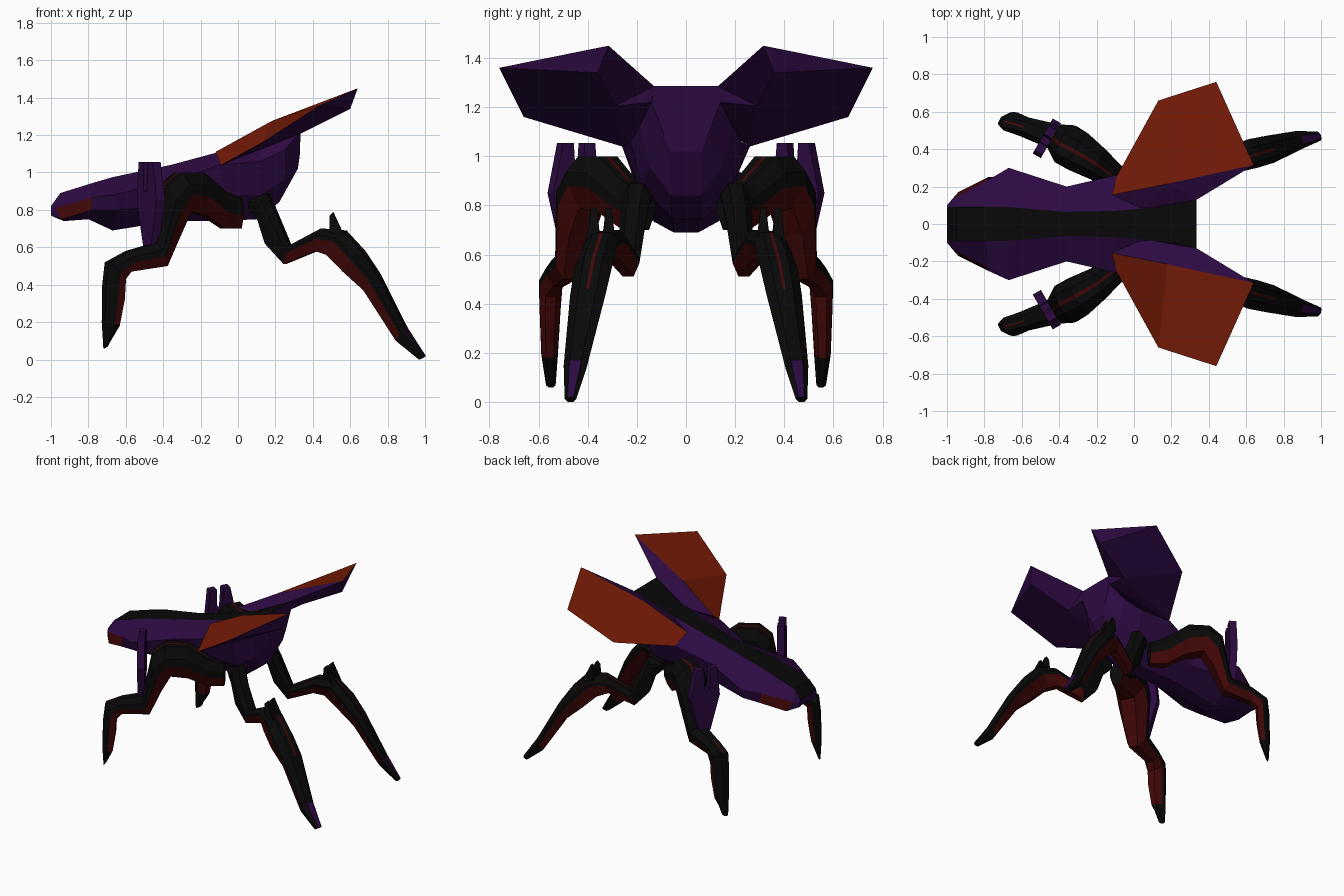
import bpy, bmesh
from mathutils import Vector

if "Cube" in bpy.data.objects:
    bpy.data.objects.remove(bpy.data.objects["Cube"])


def material(name, rgb):
    m = bpy.data.materials.new(name)
    m.diffuse_color = (*rgb, 1)
    m.use_nodes = True
    m.node_tree.nodes["Principled BSDF"].inputs["Base Color"].default_value = m.diffuse_color
    return m


PURPLE = material("purple shell", (0.026, 0.003, 0.054))
BLACK = material("black shell", (0.0025, 0.0025, 0.0025))
ORANGE = material("orange wing", (0.19, 0.011, 0.002))
RED = material("dark red", (0.052, 0.002, 0.002))


def build(name, verts, faces, mats, index=None):
    """Flat shaded mesh object; index gives one material slot per face."""
    me = bpy.data.meshes.new(name)
    me.from_pydata([tuple(v) for v in verts], [], faces)
    for m in mats:
        me.materials.append(m)
    if index:
        for p, i in zip(me.polygons, index):
            p.material_index = i
    bm = bmesh.new()
    bm.from_mesh(me)
    bmesh.ops.recalc_face_normals(bm, faces=bm.faces)
    bm.to_mesh(me)
    bm.free()
    ob = bpy.data.objects.new(name, me)
    bpy.context.collection.objects.link(ob)
    return ob


def mirror(ob):
    m = ob.modifiers.new("Mirror", 'MIRROR')
    m.use_axis = (False, True, False)
    m.use_mirror_merge = False
    return ob


def loft(name, rings, mats, rule):
    """Skin closed rings; rule(ring, side) picks the material slot."""
    n = len(rings[0])
    verts = [p for r in rings for p in r]
    faces, idx = [], []
    for r in range(len(rings) - 1):
        for s in range(n):
            t = (s + 1) % n
            faces.append((r*n + s, r*n + t, (r+1)*n + t, (r+1)*n + s))
            idx.append(rule(r, s))
    faces += [tuple(range(n)), tuple(range(len(verts) - n, len(verts)))]
    idx += [0, 0]
    return build(name, verts, faces, mats, idx)


# Body: half rings (top edge, shoulder, lower side, belly), mirrored per ring
half = [
    [(-1.0, .09, .82), (-1.0, .10, .80), (-1.0, .10, .77), (-.98, .05, .76)],
    [(-.95, .09, .89), (-.975, .13, .81), (-.94, .17, .75), (-.93, .05, .74)],
    [(-.79, .09, .94), (-.78, .235, .865), (-.78, .25, .80), (-.80, .05, .75)],
    [(-.67, .09, .975), (-.67, .30, .88), (-.64, .25, .80), (-.67, .05, .69)],
    [(-.36, .065, 1.04), (-.36, .20, .95), (-.36, .18, .82), (-.36, .05, .74)],
    [(-.10, .07, 1.11), (-.10, .26, 1.04), (-.10, .19, .88), (-.10, .06, .74)],
    [(.12, .09, 1.18), (.12, .225, 1.06), (.12, .18, .88), (.10, .06, .75)],
    [(.22, .105, 1.225), (.25, .19, 1.12), (.25, .15, .96), (.22, .06, .84)],
    [(.335, .13, 1.285), (.335, .14, 1.22), (.33, .09, 1.09), (.32, .065, 1.02)],
]
rings = [h + [(x, -y, z) for x, y, z in reversed(h)] for h in half]


def body_rule(r, s):
    if s == 7:
        return 1                      # black back stripe
    if r == 1 and s in (1, 5):
        return 2                      # red eye patches
    return 0


loft("body", rings, [PURPLE, BLACK, RED], body_rule)

# Wings: folded orange top over a thick purple underside
A, B, C = (-.12, .155, 1.11), (-.09, .26, 1.04), (.13, .66, 1.16)
D, E, F = (.44, .76, 1.36), (.64, .315, 1.45), (.18, .215, 1.275)
G, H, I, J = (.60, .36, 1.34), (.33, .29, 1.205), (.33, .14, 1.22), (.335, .13, 1.285)
K = (.05, .08, 1.15)
wing_faces = [(0, 1, 2, 5), (5, 2, 3, 4), (4, 3, 6), (6, 3, 2, 7), (7, 2, 1),
              (4, 6, 7, 9), (9, 7, 8), (8, 7, 1), (0, 5, 10), (5, 4, 9), (5, 9, 10),
              (10, 9, 8), (10, 8, 1), (10, 1, 0)]
mirror(build("wing", [A, B, C, D, E, F, G, H, I, J, K], wing_faces,
             [ORANGE, PURPLE], [0, 0] + [1] * 12))


def leg(name, stations, side, split, under, seam, tip=-1):
    """Stations: upper (x, z), lower (x, z), centre y, half width.
    under / seam: ring spans with a red underside / red top seam."""
    side = Vector(side).normalized()
    rings = []
    for ux, uz, lx, lz, y, w in stations:
        up, low = Vector((ux, y, uz)), Vector((lx, y, lz))
        prof = [(0, .09), (0, .5), (.3, 1), (split, .95), (1, .45)]
        right = [up.lerp(low, t) + side * (w * k) for t, k in prof]
        left = [up.lerp(low, t) - side * (w * k) for t, k in reversed(prof)]
        rings.append(right + left)

    def rule(r, s):
        if r == tip and s in (0, 8, 9):
            return 2
        return int((s in (3, 4, 5) and r in under) or (s == 9 and r in seam))
    return mirror(loft(name, rings, [BLACK, RED, PURPLE], rule))


leg("front_leg", [
    (.01, .86, .01, .70, .17, .05),
    (-.08, .90, -.08, .70, .23, .07),
    (-.20, 1.0, -.18, .77, .32, .09),
    (-.32, 1.0, -.27, .79, .39, .11),
    (-.40, .93, -.32, .68, .43, .11),
    (-.45, .62, -.39, .50, .47, .07),
    (-.59, .58, -.58, .47, .52, .055),
    (-.70, .52, -.61, .43, .55, .055),
    (-.715, .40, -.615, .32, .553, .048),
    (-.72, .20, -.64, .18, .555, .038),
    (-.715, .06, -.69, .09, .55, .022)],
    (.45, .89, 0), .57, range(0, 9), (1, 2, 3, 4, 6))

leg("rear_leg", [
    (.07, .85, .06, .80, .17, .04),
    (.16, .89, .11, .75, .20, .06),
    (.20, .80, .15, .62, .215, .055),
    (.28, .61, .25, .51, .235, .05),
    (.45, .70, .42, .58, .295, .06),
    (.57, .69, .48, .56, .345, .07),
    (.67, .58, .57, .47, .378, .08),
    (.75, .46, .68, .37, .40, .075),
    (.90, .17, .85, .10, .45, .05),
    (1.0, .02, .97, .0, .47, .025)],
    (-.3, .95, 0), .45, range(3, 8), (3, 4, 5, 6), 8)


def prism(name, outline, centre, side, depth, mat):
    """Outline in (side, z), extruded along the horizontal normal."""
    side = Vector(side).normalized()
    nrm = side.cross(Vector((0, 0, 1)))
    c, n = Vector(centre), len(outline)
    verts = [c + side * s + Vector((0, 0, z)) + nrm * d
             for d in (-depth / 2, depth / 2) for s, z in outline]
    faces = [(i, (i+1) % n, n + (i+1) % n, n + i) for i in range(n)]
    faces += [tuple(range(n)), tuple(range(n, 2*n))]
    return mirror(build(name, verts, faces, [mat]))


# Forked shields on the front knees
prism("knee_shield", [(-.04, .60), (.04, .60), (.105, .85), (.06, 1.055), (.01, 1.055),
                      (.0, .90), (-.035, .90), (-.04, 1.055), (-.09, 1.055), (-.11, .85)],
      (-.465, .46, 0), (.5, .87, 0), .05, PURPLE)

# Small twin spurs on the rear knees
for i, y in enumerate((.315, .375)):
    mirror(loft(f"rear_knee_spur_{i + 1}", [
        [(.57, y - .025, .66), (.57, y + .025, .66), (.49, y + .025, .68), (.49, y - .025, .68)],
        [(.51, y - .012, .79), (.51, y + .012, .79), (.49, y + .012, .77), (.49, y - .012, .77)]],
        [BLACK], lambda r, s: 0))
